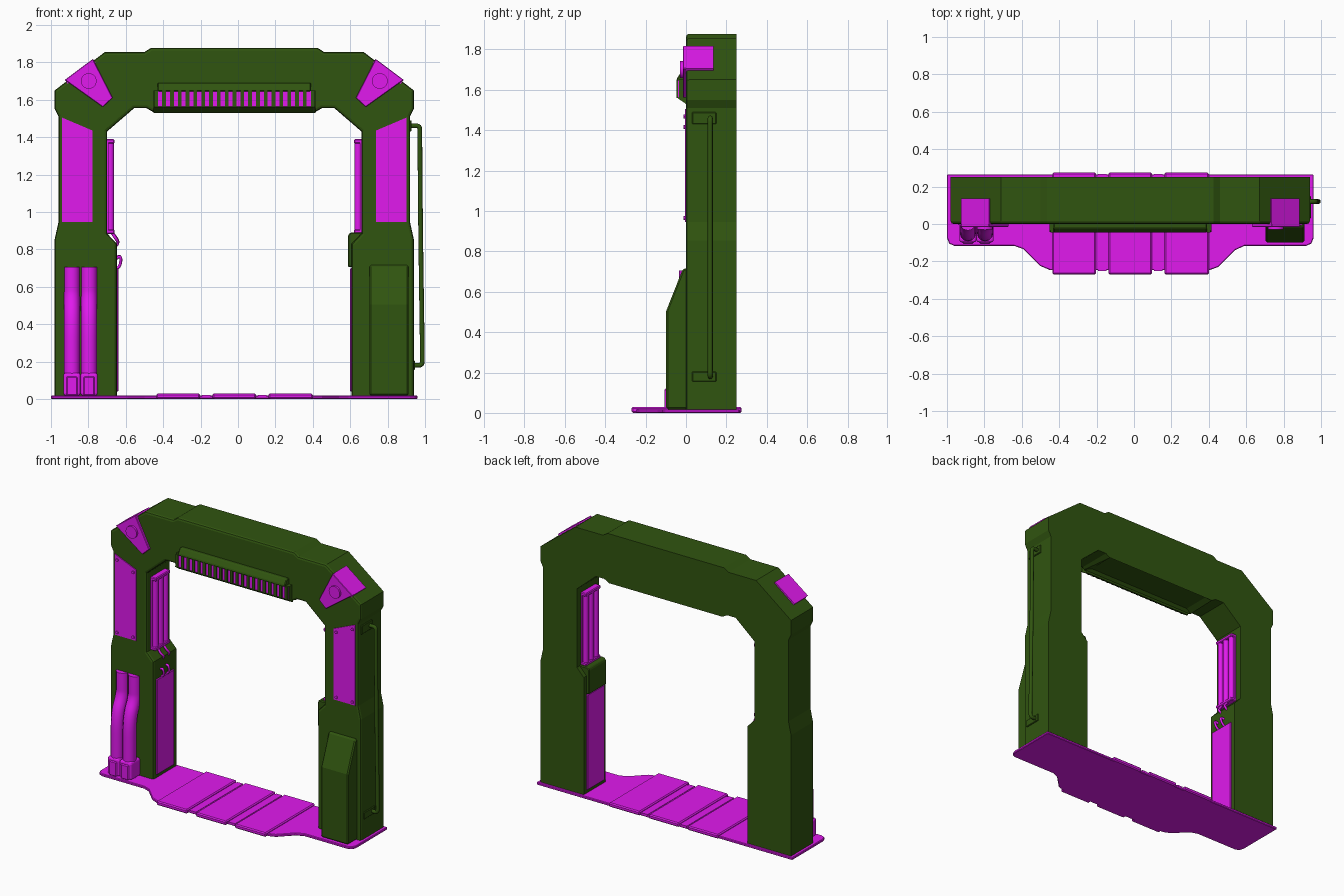
import bpy, bmesh, math

if "Cube" in bpy.data.objects:
    bpy.data.objects.remove(bpy.data.objects["Cube"])

CX = -0.02  # symmetry line of the arch


def material(name, col):
    m = bpy.data.materials.new(name)
    m.diffuse_color = (*col, 1)
    m.use_nodes = True
    m.node_tree.nodes["Principled BSDF"].inputs["Base Color"].default_value = m.diffuse_color
    return m


GREEN = material("olive", (0.03, 0.09, 0.005))
PINK = material("magenta", (0.75, 0.01, 0.85))


def prism(name, pts, axis, a, b, mat, bevel=0, segs=1, edit=None):
    """Extrude a 2D outline along an axis from a to b."""
    place = {'x': lambda p, t: (t, p[0], p[1]),
             'y': lambda p, t: (p[0], t, p[1]),
             'z': lambda p, t: (p[0], p[1], t)}[axis]
    bm = bmesh.new()
    lo = [bm.verts.new(place(p, a)) for p in pts]
    hi = [bm.verts.new(place(p, b)) for p in pts]
    bm.faces.new(lo)
    bm.faces.new(hi)
    n = len(pts)
    for i in range(n):
        j = (i + 1) % n
        bm.faces.new((lo[i], lo[j], hi[j], hi[i]))
    bmesh.ops.recalc_face_normals(bm, faces=bm.faces)
    if edit:
        edit(bm)
    me = bpy.data.meshes.new(name)
    bm.to_mesh(me)
    bm.free()
    me.materials.append(mat)
    ob = bpy.data.objects.new(name, me)
    bpy.context.collection.objects.link(ob)
    if bevel:
        md = ob.modifiers.new("bevel", 'BEVEL')
        md.width, md.segments, md.limit_method = bevel, segs, 'ANGLE'
    return ob


def box(name, x, y, z, mat, bevel=0, segs=1):
    pts = [(x[0], y[0]), (x[1], y[0]), (x[1], y[1]), (x[0], y[1])]
    return prism(name, pts, 'z', z[0], z[1], mat, bevel, segs)


def smooth(ob):
    bpy.ops.object.select_all(action='DESELECT')
    ob.select_set(True)
    bpy.context.view_layer.objects.active = ob
    bpy.ops.object.shade_smooth_by_angle(angle=math.radians(40))


def pipe(name, path, r, mat, nurbs=True):
    cu = bpy.data.curves.new(name, 'CURVE')
    cu.dimensions = '3D'
    cu.bevel_depth, cu.bevel_resolution, cu.use_fill_caps = r, 4, True
    sp = cu.splines.new('NURBS' if nurbs else 'POLY')
    sp.points.add(len(path) - 1)
    for p, co in zip(sp.points, path):
        p.co = (*co, 1)
    if nurbs:
        sp.order_u, sp.use_endpoint_u, sp.resolution_u = 3, True, 6
    cu.materials.append(mat)
    ob = bpy.data.objects.new(name, cu)
    bpy.context.collection.objects.link(ob)
    bpy.ops.object.select_all(action='DESELECT')
    ob.select_set(True)
    bpy.context.view_layer.objects.active = ob
    bpy.ops.object.convert(target='MESH')
    smooth(bpy.context.object)


def disc(name, x, z, r, y0, y1, mat, n=16):
    pts = [(x + r * math.cos(2 * math.pi * i / n), z + r * math.sin(2 * math.pi * i / n)) for i in range(n)]
    smooth(prism(name, pts, 'y', y0, y1, mat))


# Arch: one outline, chamfered front edges, recessed underside of the beam
outer = [(.96, .015), (.96, .855), (.94, .945), (.94, 1.51), (.96, 1.55), (.96, 1.65),
         (.692, 1.855), (.48, 1.855), (.446, 1.877)]
inner = [(.435, 1.535), (.47, 1.555), (.535, 1.555), (.68, 1.43), (.68, .885), (.628, .83), (.628, .015)]
outline = ([(CX - d, z) for d, z in outer] + [(CX + d, z) for d, z in reversed(outer)]
           + [(CX + d, z) for d, z in reversed(inner)][0:1] + [(CX + d, z) for d, z in reversed(inner)][1:]
           + [(CX - d, z) for d, z in inner])


def arch_edit(bm):
    under = [f for f in bm.faces if f.normal.z < -.9 and 1.53 < f.calc_center_median().z < 1.54]
    bmesh.ops.inset_region(bm, faces=under, thickness=0.03, use_even_offset=True)
    bmesh.ops.translate(bm, verts=list({v for f in under for v in f.verts}), vec=(0, 0, 0.025))
    front = [e for e in bm.edges if all(abs(v.co.y) < 1e-5 and v.co.z > .02 or abs(v.co.y) < 1e-5
             for v in e.verts) and abs(e.verts[0].co.z + e.verts[1].co.z - .03) > .01]
    bmesh.ops.bevel(bm, geom=front, offset=0.015, segments=2, profile=0.5, affect='EDGES')


prism("arch_frame", outline, 'y', 0, 0.25, GREEN, edit=arch_edit)

# Floor plate and raised treads
base = [(-1, .265), (-1, -.075), (-.988, -.105), (-.96, -.117), (-.64, -.117), (-.59, -.135), (-.50, -.225),
        (-.45, -.246), (.405, -.246), (.45, -.23), (.54, -.14), (.59, -.117), (.92, -.117), (.948, -.105),
        (.96, -.075), (.96, .265)]
prism("floor_plate", base, 'z', 0, 0.018, PINK, 0.004)
for x0, x1 in ((-.437, -.203), (-.136, .096), (.163, .4)):
    box("floor_tread", (x0, x1), (-.27, .275), (0, .029), PINK, 0.007)
for x in (-.17, .13):
    box("tread_joint", (x - .022, x + .022), (-.25, .266), (.01, .021), PINK)

# Parts repeated on both legs
for s, side in ((-1, "left"), (1, "right")):
    def mx(pts):
        return [(CX + s * d, z) for d, z in pts]

    def span(a, b):
        return sorted((CX + s * a, CX + s * b))

    # corner bracket wrapping the chamfer
    prism(side + "_bracket_front", mx([(.756, 1.818), (.906, 1.706), (.703, 1.561), (.65, 1.61)]),
          'y', -.016, .01, PINK, 0.003)
    prism(side + "_bracket_wrap", mx([(.756, 1.818), (.906, 1.706), (.888, 1.682), (.738, 1.794)]),
          'y', 0, .135, PINK)
    disc(side + "_bracket_button", CX + s * .778, 1.70, .042, -.03, 0, PINK, 20)
    # bolted front panel
    prism(side + "_leg_panel", mx([(.922, 1.505), (.757, 1.435), (.757, .945), (.922, .945)]),
          'y', -.006, .01, PINK)
    for d, z in ((.901, 1.468), (.778, 1.415), (.901, .966), (.778, .966)):
        disc(side + "_panel_bolt", CX + s * d, z, .01, -.013, 0, PINK, 8)
    # inner lower panel
    box(side + "_inner_panel", span(.62, .636), (.03, .22), (.04, .70), PINK, 0.004)
    # light tubes with end holders
    for i in range(3):
        y = .07 + .055 * i
        pipe(side + "_light_tube", [(CX + s * .662, y, .89), (CX + s * .662, y, 1.38)], .019, PINK, False)
    for z in (.883, 1.365):
        box(side + "_tube_holder", span(.641, .69), (.045, .205), (z, z + .024), PINK, 0.005)
    box(side + "_tube_backing", span(.672, .69), (.045, .205), (.89, 1.38), PINK)

# Loose cables under the left tubes
for y, k in ((.09, 0), (.15, .01)):
    pipe("loose_cable", [(-.675, y, .89), (-.655, y - .01, .86 + k), (-.635, y + .02, .83), (-.69, y + .02, .79),
                         (-.665, y, .74 + k), (-.625, y - .02, .77), (-.628, y, .71), (-.645, y, .70)], .008, PINK)

# Control box on the inside of the right leg
prism("inner_control_box", [(.67, .705), (.588, .705), (.588, .875), (.6, .89), (.67, .89)],
      'y', .03, .22, GREEN, 0.006)

# Sloped housing on the front of the right leg
prism("front_housing", [(.01, .018), (-.098, .018), (-.098, .505), (-.015, .715), (.01, .715)],
      'x', .703, .911, GREEN, 0.008)

# Twin pipes and foot clamps on the left leg
for x in (-.888, -.796):
    pipe("leg_pipe", [(x, -.05, .02), (x, -.05, .2), (x, -.05, .43), (x, .008, .54), (x, .008, .62),
                      (x, .008, .705)], .043, PINK)
    box("pipe_clamp", (x - .046, x + .046), (-.098, .01), (.018, .14), PINK, 0.014, 3)
    box("clamp_face", (x - .03, x + .03), (-.106, -.05), (.018, .12), PINK, 0.006)

# Side rail on the right leg with mounting plates
pipe("side_rail", [(.90, .12, 1.46), (.94, .12, 1.46), (.972, .12, 1.46), (.972, .12, 1.42), (.976, .12, .9),
                   (.986, .12, .23), (.986, .12, .18), (.95, .12, .18), (.92, .12, .18)], .0125, GREEN)
box("rail_mount_top", (.90, .928), (.03, .15), (1.43, 1.49), GREEN, 0.004)
box("rail_mount_bottom", (.92, .947), (.03, .15), (.155, .205), GREEN, 0.004)

# Grille under the beam: sill housing, panel, slats and hood
prism("grille_housing", [(.01, 1.53), (0, 1.53), (-.043, 1.56), (-.034, 1.565), (-.034, 1.65), (.01, 1.65)],
      'x', -.453, .415, GREEN)
box("grille_panel", (-.447, .409), (-.039, -.03), (1.563, 1.646), PINK)
for i in range(21):
    x = -.447 + .0418 * i
    box("grille_slat", (x, x + .02), (-.046, -.03), (1.56, 1.648), GREEN)
prism("grille_hood", [(.01, 1.644), (-.046, 1.644), (-.046, 1.656), (-.022, 1.69), (.01, 1.69)],
      'x', -.43, .39, GREEN, 0.005)
